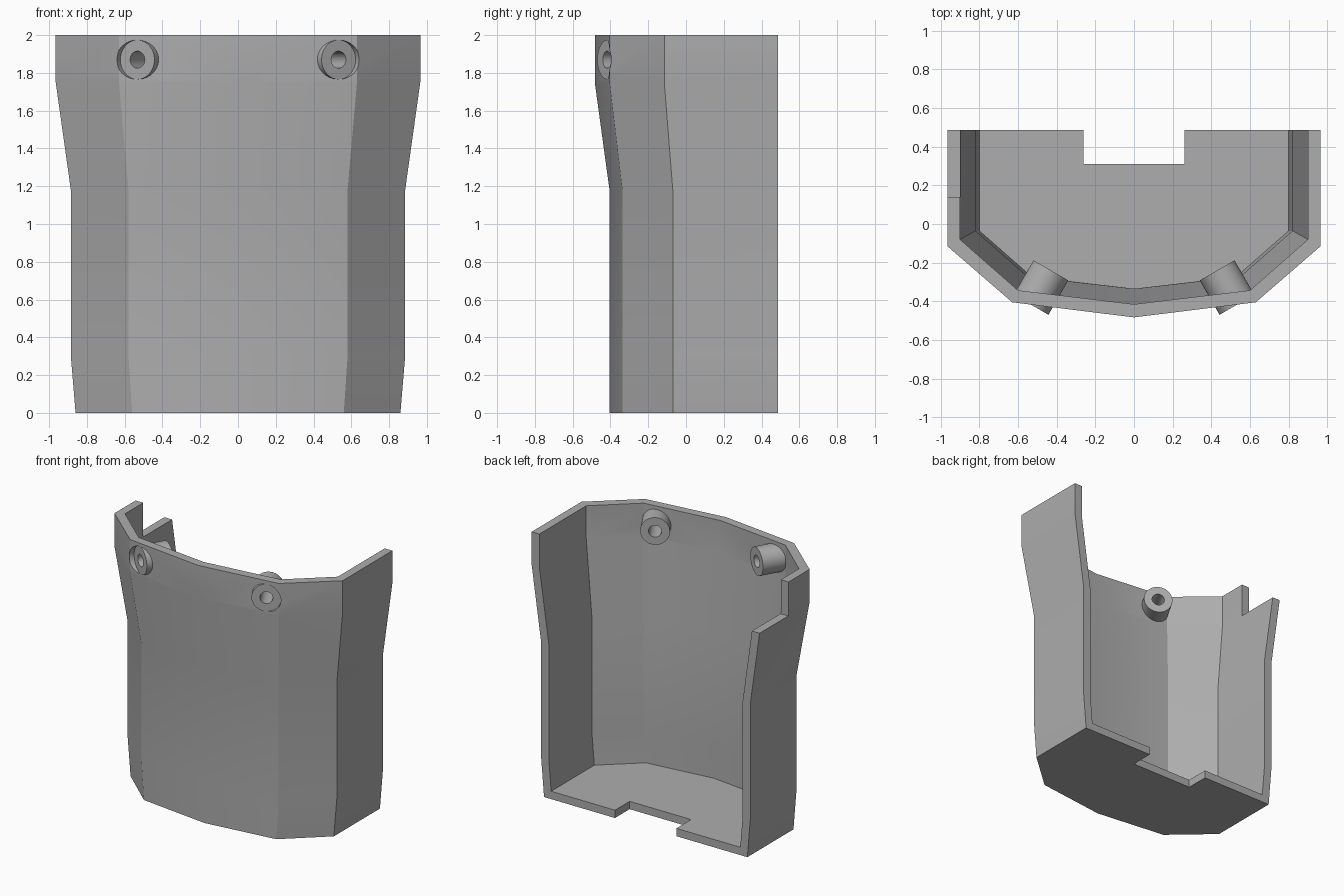
import bpy, bmesh, math
from mathutils import Vector, Matrix

if "Cube" in bpy.data.objects:
    bpy.data.objects.remove(bpy.data.objects["Cube"], do_unlink=True)

grey = bpy.data.materials.new("plain grey")
grey.use_nodes = True
COLOUR = (0.42, 0.42, 0.42, 1)
grey.diffuse_color = COLOUR
grey.node_tree.nodes["Principled BSDF"].inputs["Base Color"].default_value = COLOUR


def add_object(name, bm):
    bmesh.ops.recalc_face_normals(bm, faces=bm.faces)
    mesh = bpy.data.meshes.new(name)
    bm.to_mesh(mesh)
    bm.free()
    mesh.materials.append(grey)
    obj = bpy.data.objects.new(name, mesh)
    bpy.context.collection.objects.link(obj)
    return obj


def loft(name, levels, back):
    """Skin mirrored sections: z, side x, side y, corner x, corner y, nose y."""
    bm = bmesh.new()
    rings = []
    for z, sx, sy, cx, cy, ny in levels:
        half = [(sx, back), (sx, sy), (cx, cy)]
        points = half + [(0, ny)] + [(-x, y) for x, y in reversed(half)]
        rings.append([bm.verts.new((x, y, z)) for x, y in points])
    n = len(rings[0])
    for low, high in zip(rings, rings[1:]):
        for i in range(n):
            j = (i + 1) % n
            bm.faces.new((low[i], low[j], high[j], high[i]))
    bm.faces.new(rings[0])
    bm.faces.new(rings[-1])
    return add_object(name, bm)


def box(name, low, high):
    bm = bmesh.new()
    low, high = Vector(low), Vector(high)
    bmesh.ops.create_cube(bm, size=1, matrix=Matrix.Translation((low + high) / 2)
                          @ Matrix.Diagonal((*(high - low), 1)))
    return add_object(name, bm)


def cylinder(name, centre, axis, radius, depth):
    bm = bmesh.new()
    turn = axis.to_track_quat("Z", "Y").to_matrix().to_4x4()
    bmesh.ops.create_cone(bm, cap_ends=True, segments=48, radius1=radius,
                          radius2=radius, depth=depth,
                          matrix=Matrix.Translation(centre) @ turn)
    return add_object(name, bm)


def cut(target, cutter):
    mod = target.modifiers.new("cut", "BOOLEAN")
    mod.operation = "DIFFERENCE"
    mod.solver = "EXACT"
    mod.object = cutter
    bpy.context.view_layer.objects.active = target
    bpy.ops.object.modifier_apply(modifier=mod.name)
    bpy.data.objects.remove(cutter, do_unlink=True)


def smooth(obj):
    bpy.ops.object.select_all(action="DESELECT")
    obj.select_set(True)
    bpy.context.view_layer.objects.active = obj
    bpy.ops.object.shade_smooth_by_angle(angle=math.radians(30))


# Shell: flared outer body, hollowed from the top and the back
shell = loft("shell", [
    (0.00, 0.86, -0.07, 0.56, -0.337, -0.405),
    (0.30, 0.885, -0.07, 0.58, -0.337, -0.405),
    (1.18, 0.885, -0.07, 0.58, -0.337, -0.405),
    (1.75, 0.965, -0.115, 0.63, -0.405, -0.483),
    (2.00, 0.965, -0.115, 0.63, -0.405, -0.483)], 0.487)
cut(shell, loft("hollow", [
    (0.06, 0.80, -0.035, 0.53, -0.272, -0.335),
    (0.30, 0.82, -0.035, 0.55, -0.272, -0.335),
    (1.18, 0.82, -0.035, 0.55, -0.272, -0.335),
    (1.75, 0.90, -0.08, 0.60, -0.343, -0.415),
    (2.10, 0.90, -0.08, 0.60, -0.343, -0.415)], 0.6))

# Notches in the floor edge and in the top of the right wall
cut(shell, box("floor_notch", (-0.26, 0.31, -0.1), (0.26, 0.6, 0.2)))
cut(shell, box("wall_notch", (-1.1, 0.14, 1.74), (-0.7, 0.6, 2.1)))

# Angled screw bosses set through the front wall
for side, label in ((1, "left"), (-1, "right")):
    axis = Vector((side * 0.5, -math.cos(math.radians(30)), 0))
    inner = Vector((side * 0.43, -0.24, 1.87))
    length = 0.205
    middle = inner + axis * length / 2
    cut(shell, cylinder("boss_seat", inner + axis * 0.2, axis, 0.104, 0.4))
    boss = cylinder(label + "_screw_boss", middle, axis, 0.104, length)
    cut(boss, cylinder("screw_hole", middle, axis, 0.045, 0.5))
    smooth(boss)
smooth(shell)
